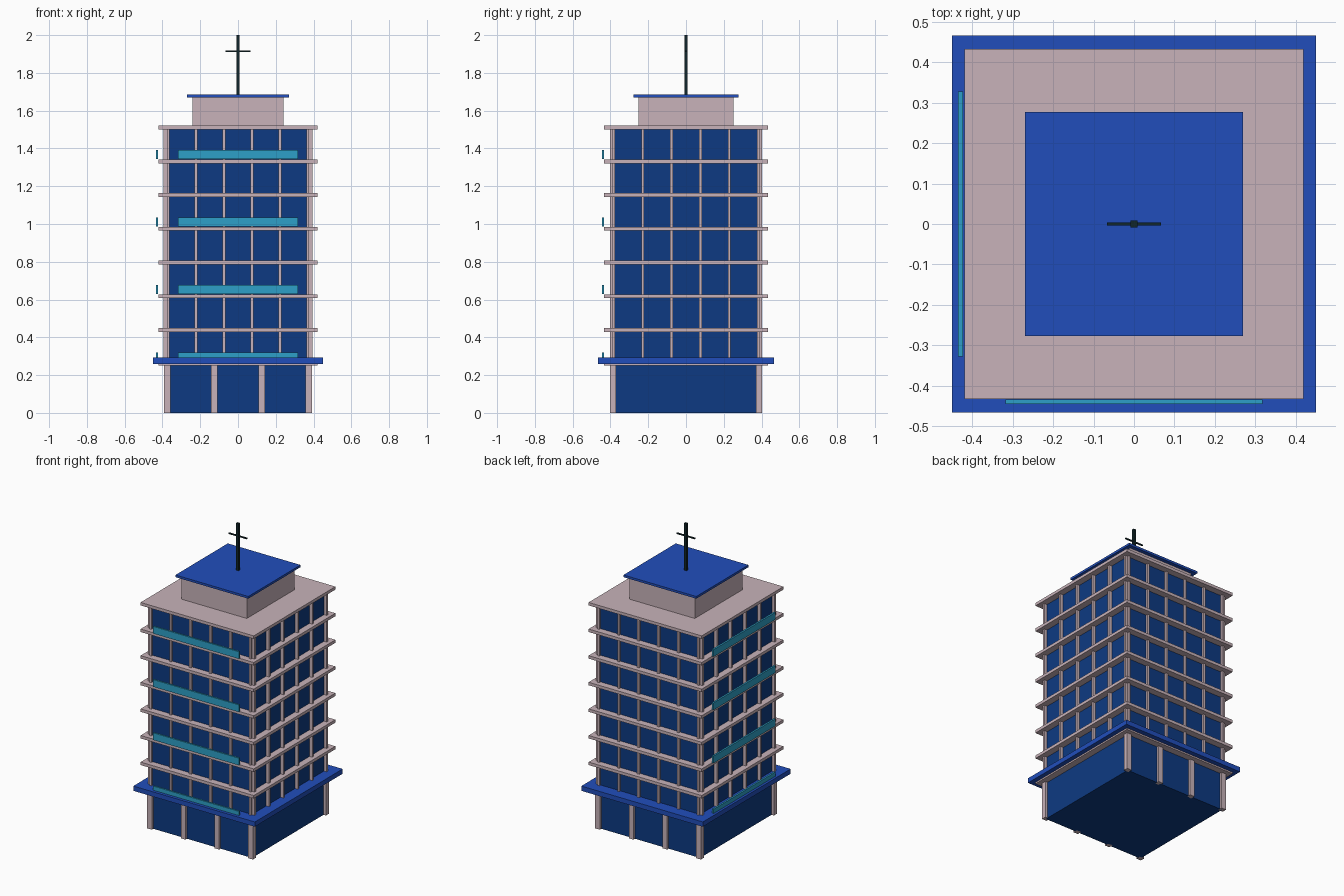
import bpy
import bmesh
from mathutils import Matrix, Vector

default = bpy.data.objects.get("Cube")
if default:
    bpy.data.objects.remove(default, do_unlink=True)


def material(name, r, g, b):
    m = bpy.data.materials.new(name)
    m.use_nodes = True
    m.diffuse_color = (r, g, b, 1)
    bsdf = next(n for n in m.node_tree.nodes if n.type == "BSDF_PRINCIPLED")
    bsdf.inputs["Base Color"].default_value = (r, g, b, 1)
    return m


stone = material("pale pink stone", 0.58, 0.45, 0.49)
roof_blue = material("bright blue", 0.015, 0.076, 0.50)
glass = material("navy glass", 0.004, 0.042, 0.223)
teal = material("teal", 0.026, 0.352, 0.578)
metal = material("dark metal", 0.005, 0.018, 0.021)


def boxes(name, mat, parts):
    """One object made of boxes, each given as (centre, full size)."""
    bm = bmesh.new()
    for centre, size in parts:
        m = Matrix.Translation(centre) @ Matrix.Diagonal(Vector((*size, 1)))
        bmesh.ops.create_cube(bm, size=1, matrix=m)
    mesh = bpy.data.meshes.new(name)
    bm.to_mesh(mesh)
    bm.free()
    mesh.materials.append(mat)
    obj = bpy.data.objects.new(name, mesh)
    bpy.context.collection.objects.link(obj)
    return obj


def block(name, mat, half_x, half_y, low, high):
    return boxes(name, mat, [((0, 0, (low + high) / 2),
                              (2 * half_x, 2 * half_y, high - low))])


FLOOR = 0.1786     # storey height
BASE = 0.26        # centre of the lowest slab
STOREYS = 7
TOP = BASE + STOREYS * FLOOR

# Glazed body
block("ground_floor_glass", glass, 0.375, 0.387, 0.0, BASE)
block("tower_glass", glass, 0.375, 0.387, BASE, TOP)

# Ground floor columns on front and back
boxes("ground_columns", stone,
      [((x, y, BASE / 2), (0.035, 0.032, BASE))
       for x in (-0.375, -0.125, 0.125, 0.375) for y in (-0.387, 0.387)])

# Floor slabs
boxes("floor_slabs", stone,
      [((0, 0, BASE + i * FLOOR), (0.84, 0.866, 0.02))
       for i in range(STOREYS + 1)])

# Entrance canopy
block("canopy", roof_blue, 0.451, 0.466, 0.26, 0.292)

# Vertical fins on all four faces
mid, height = (BASE + TOP) / 2, TOP - BASE
fins = []
for i in range(6):
    t = i / 2.5 - 1
    for side in (-1, 1):
        fins.append(((t * 0.37, side * 0.389, mid), (0.014, 0.025, height)))
        fins.append(((side * 0.383, t * 0.383, mid), (0.025, 0.014, height)))
boxes("window_fins", stone, fins)

# Teal balcony panels on the front and one side, every second storey
panels = []
for i in range(0, STOREYS, 2):
    z = BASE + i * FLOOR + 0.036
    panels.append(((0, -0.440, z), (0.636, 0.012, 0.048)))
    panels.append(((-0.429, 0, z), (0.012, 0.656, 0.048)))
boxes("balcony_panels", teal, panels)

# Penthouse, roof and mast
block("penthouse", stone, 0.242, 0.252, TOP, 1.67)
block("penthouse_roof", roof_blue, 0.27, 0.277, 1.67, 1.685)
block("mast", metal, 0.009, 0.009, 1.685, 2.0)
block("mast_crossbar", metal, 0.067, 0.004, 1.91, 1.918)
